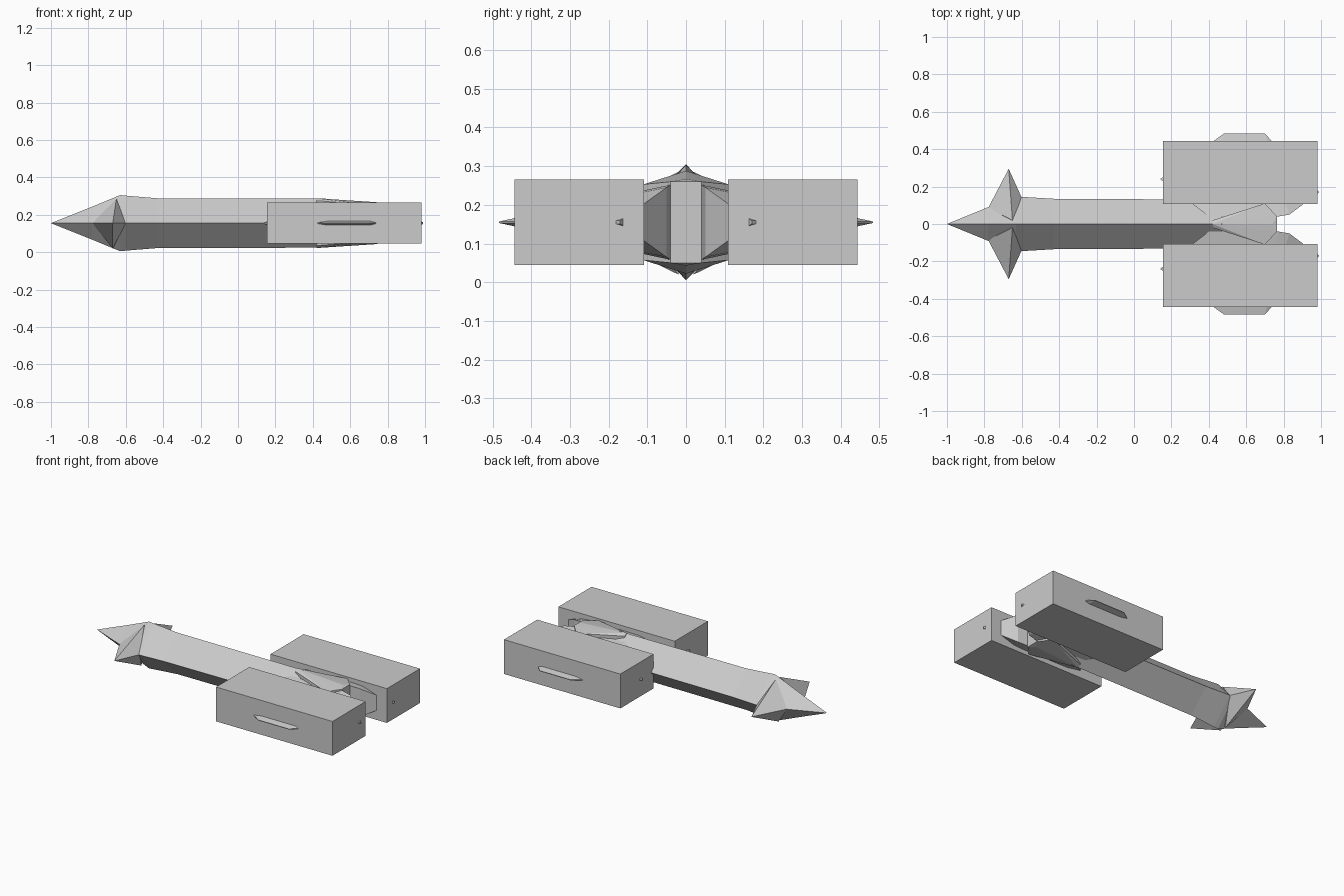
import bpy, bmesh

if "Cube" in bpy.data.objects:
    bpy.data.objects.remove(bpy.data.objects["Cube"])

ZC = 0.155  # height of the horizontal symmetry plane

hull_grey = bpy.data.materials.new("hull_grey")
hull_grey.diffuse_color = (0.6, 0.6, 0.6, 1)
hull_grey.use_nodes = True
hull_grey.node_tree.nodes["Principled BSDF"].inputs["Base Color"].default_value = hull_grey.diffuse_color


def finish(name, bm):
    bmesh.ops.recalc_face_normals(bm, faces=bm.faces)
    mesh = bpy.data.meshes.new(name)
    bm.to_mesh(mesh)
    bm.free()
    mesh.materials.append(hull_grey)
    obj = bpy.data.objects.new(name, mesh)
    bpy.context.collection.objects.link(obj)
    return obj


def convex(name, points):
    bm = bmesh.new()
    for p in points:
        bm.verts.new(p)
    res = bmesh.ops.convex_hull(bm, input=bm.verts)
    junk = [g for g in res["geom_interior"] if isinstance(g, bmesh.types.BMVert)]
    bmesh.ops.delete(bm, geom=junk, context='VERTS')
    bmesh.ops.dissolve_limit(bm, angle_limit=0.01, verts=bm.verts, edges=bm.edges)
    return finish(name, bm)


def mirror_z(points):
    return [(x, y, ZC + s * z) for x, y, z in points for s in (1, -1)]


# Fuselage: diamond cross-sections (x, half width, half height)
sections = [(-0.78, 0.09, 0.088), (-0.63, 0.14, 0.15), (-0.60, 0.145, 0.147),
            (-0.43, 0.135, 0.133), (0.47, 0.13, 0.131)]
bm = bmesh.new()
rings = [[bm.verts.new(p) for p in ((x, w, ZC), (x, 0, ZC + h), (x, -w, ZC), (x, 0, ZC - h))]
         for x, w, h in sections]
tip = bm.verts.new((-1, 0, ZC))
for i in range(4):
    j = (i + 1) % 4
    bm.faces.new((tip, rings[0][i], rings[0][j]))
    for a, b in zip(rings, rings[1:]):
        bm.faces.new((a[i], a[j], b[j], b[i]))
bm.faces.new(rings[-1])
finish("fuselage", bm)

for side, label in ((1, "left"), (-1, "right")):
    # Pointed nose fin
    convex(f"nose_fin_{label}", [
        (-0.67, side * 0.295, ZC), (-0.78, side * 0.085, ZC), (-0.60, side * 0.14, ZC),
        (-0.65, side * 0.02, 0.285), (-0.67, side * 0.02, 0.02), (-0.66, 0, ZC)])

    # Box engine housing
    convex(f"engine_box_{label}", [(x, side * y, z) for x in (0.155, 0.98)
                                   for y in (0.108, 0.443) for z in (0.045, 0.265)])

    # Faceted engine core poking through the box
    core = mirror_z([(0.14, 0.24, 0.004), (0.99, 0.17, 0.004),
                     (0.48, 0.483, 0.002), (0.70, 0.483, 0.002),
                     (0.40, 0.04, 0.093), (0.77, 0.04, 0.097), (0.83, 0.05, 0.09)])
    convex(f"engine_core_{label}", [(x, side * y, z) for x, y, z in core])

# Flared tail block between the engines
tail = [(0.42, 0, 0.133), (0.47, 0, 0.128), (0.74, 0, 0.112)]
for s in (1, -1):
    tail += [(0.42, s * 0.02, 0.12), (0.70, s * 0.11, 0.098), (0.765, s * 0.04, 0.105)]
convex("tail_block", mirror_z(tail))
